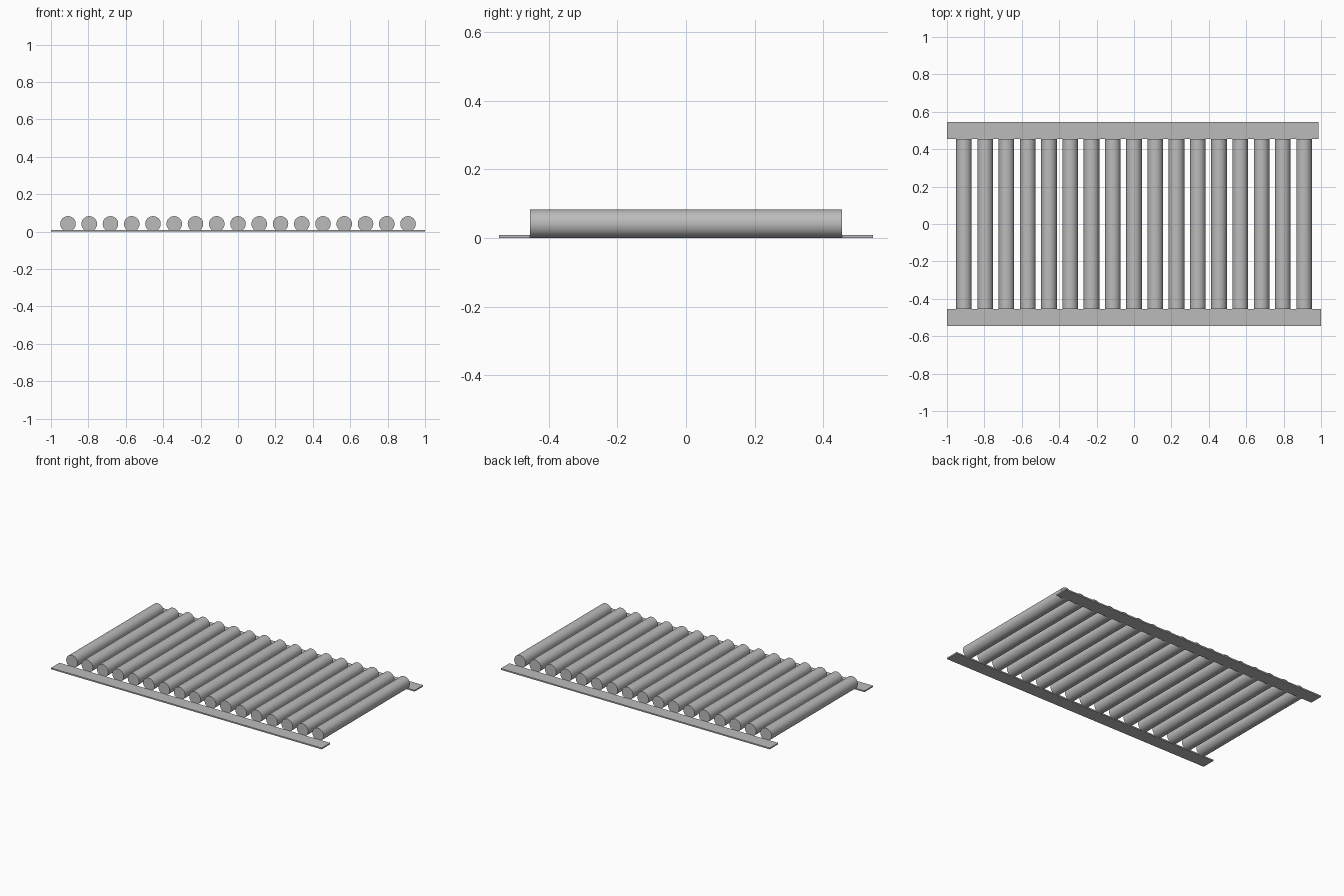
import bpy
import math

cube = bpy.data.objects.get("Cube")
if cube:
    bpy.data.objects.remove(cube, do_unlink=True)

ROLLERS = 17
RADIUS = 0.0415
HALF_SPAN = 0.909      # x of the outermost roller axes
HALF_LENGTH = 0.455    # rollers end where the rails begin
RAIL_WIDTH = 0.09
RAIL_HEIGHT = 0.009

grey = bpy.data.materials.new("plain grey")
grey.use_nodes = True
colour = (0.5, 0.5, 0.5, 1)
grey.diffuse_color = colour
grey.node_tree.nodes["Principled BSDF"].inputs["Base Color"].default_value = colour


def add_rail(name, x_min, x_max, y):
    """Thin flat strip resting on the ground."""
    bpy.ops.mesh.primitive_cube_add(size=1, location=((x_min + x_max) / 2, y, RAIL_HEIGHT / 2))
    rail = bpy.context.object
    rail.name = name
    rail.scale = (x_max - x_min, RAIL_WIDTH, RAIL_HEIGHT)
    bpy.ops.object.transform_apply(location=False, rotation=False, scale=True)
    rail.data.materials.append(grey)


def add_roller(name, x):
    """Smooth cylinder lying front to back."""
    bpy.ops.mesh.primitive_cylinder_add(vertices=48, radius=RADIUS, depth=2 * HALF_LENGTH,
                                        location=(x, 0, RADIUS), rotation=(math.pi / 2, 0, 0))
    roller = bpy.context.object
    roller.name = name
    roller.data.materials.append(grey)
    bpy.ops.object.shade_smooth_by_angle(angle=math.radians(30))


# Side strips: the back one stops slightly short
rail_y = HALF_LENGTH + RAIL_WIDTH / 2
add_rail("front_rail", -1, 1, -rail_y)
add_rail("back_rail", -1, 0.986, rail_y)

# Evenly spaced row of rollers
for i in range(ROLLERS):
    add_roller(f"roller_{i + 1}", HALF_SPAN * (2 * i / (ROLLERS - 1) - 1))
